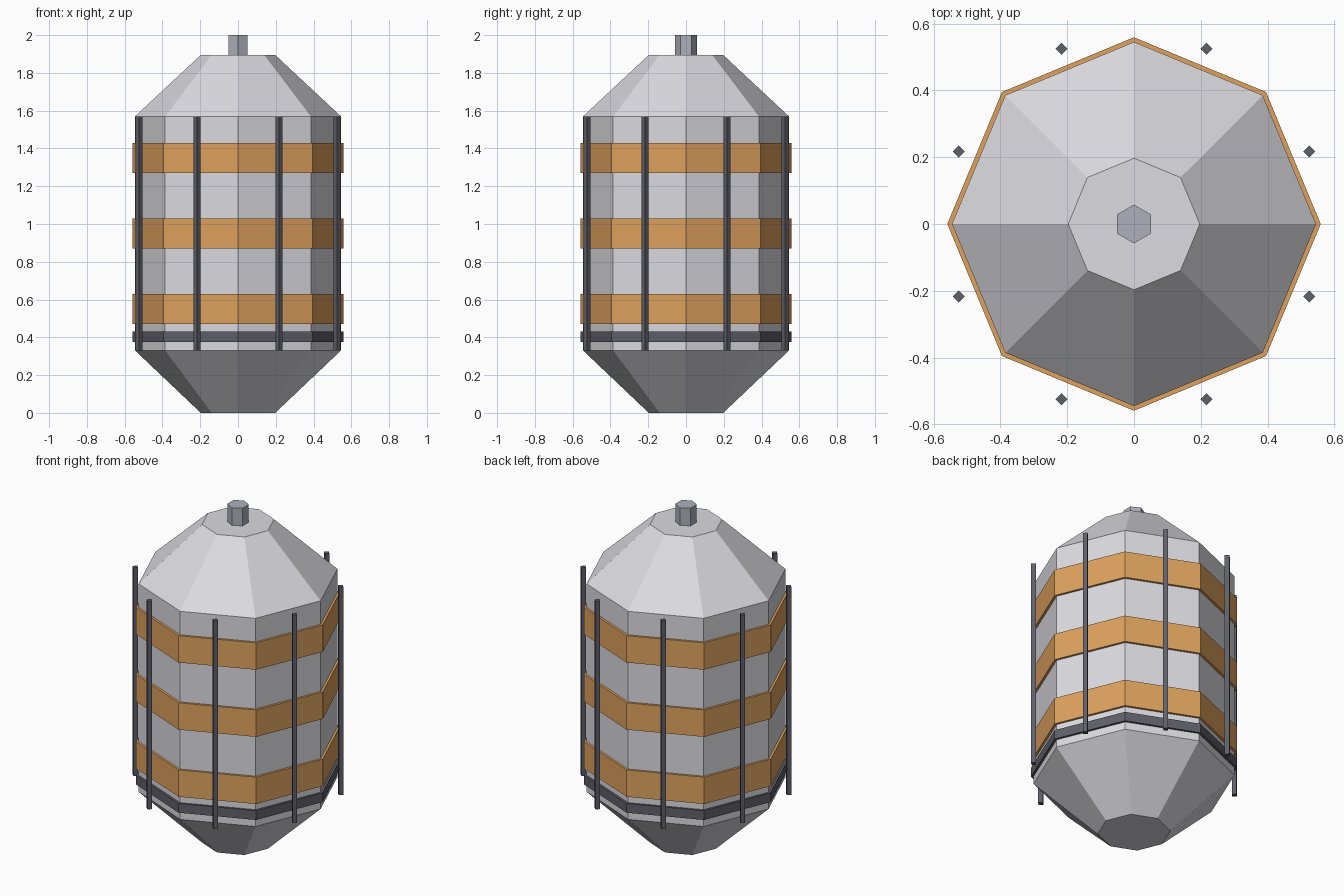
import bpy, bmesh, math

if "Cube" in bpy.data.objects:
    bpy.data.objects.remove(bpy.data.objects["Cube"])

def material(name, rgb):
    m = bpy.data.materials.new(name)
    m.diffuse_color = (*rgb, 1)
    m.use_nodes = True
    m.node_tree.nodes["Principled BSDF"].inputs["Base Color"].default_value = m.diffuse_color
    return m

shell = material("light grey", (0.71, 0.71, 0.75))
copper = material("copper orange", (0.73, 0.36, 0.11))
dark = material("dark grey", (0.115, 0.115, 0.14))
steel = material("steel grey", (0.42, 0.43, 0.49))

def lathe(name, profile, sides, mat, start=0.0, x=0.0, y=0.0):
    """Flat-sided solid from a list of (radius, height) rings."""
    bm = bmesh.new()
    rings = []
    for r, z in profile:
        angles = [start + 2 * math.pi * i / sides for i in range(sides)]
        rings.append([bm.verts.new((x + r * math.cos(a), y + r * math.sin(a), z))
                      for a in angles])
    for low, high in zip(rings, rings[1:]):
        for i in range(sides):
            j = (i + 1) % sides
            bm.faces.new((low[i], low[j], high[j], high[i]))
    bm.faces.new(rings[0][::-1])
    bm.faces.new(rings[-1])
    mesh = bpy.data.meshes.new(name)
    bm.to_mesh(mesh)
    bm.free()
    mesh.materials.append(mat)
    ob = bpy.data.objects.new(name, mesh)
    bpy.context.collection.objects.link(ob)
    return ob

# Octagonal tank with tapered ends
lathe("tank_body", [(0.197, 0), (0.545, 0.33), (0.545, 1.57), (0.197, 1.895)], 8, shell)

# Hexagonal cap on top
lathe("top_cap", [(0.058, 1.895), (0.058, 2.0)], 6, steel, math.pi / 6)

# Three copper bands and a thin dark band
for i in range(3):
    z = 0.55 + 0.4 * i
    lathe(f"copper_band_{i + 1}", [(0.559, z - 0.08), (0.559, z + 0.08)], 8, copper)
lathe("dark_band", [(0.559, 0.375), (0.559, 0.43)], 8, dark)

# Eight vertical rods, one in front of each face
for i in range(8):
    a = math.pi / 8 + i * math.pi / 4
    lathe(f"rod_{i + 1}", [(0.018, 0.33), (0.018, 1.57)], 4, dark,
          x=0.568 * math.cos(a), y=0.568 * math.sin(a))
